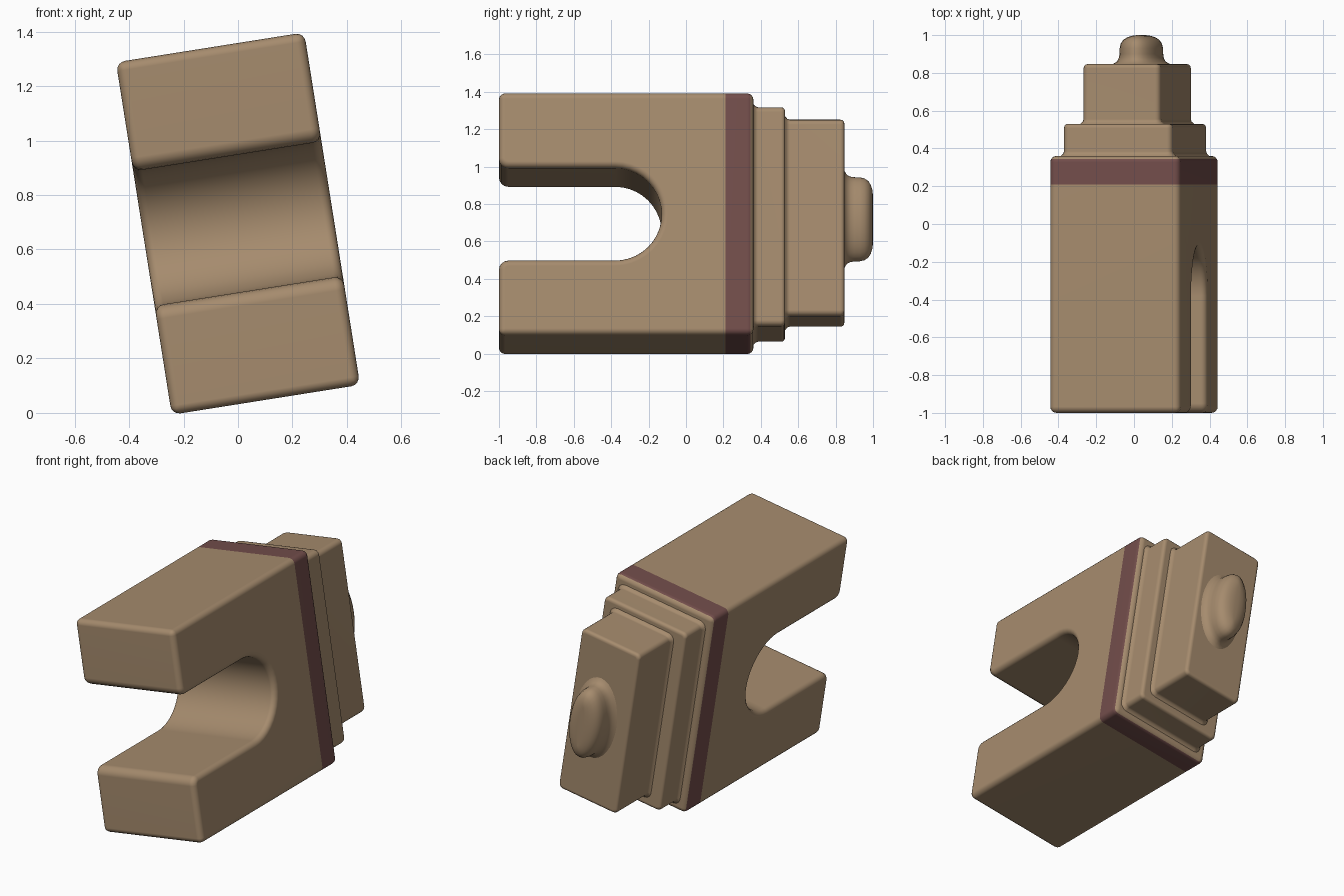
import bpy, bmesh, math
from mathutils import Matrix, Vector

if "Cube" in bpy.data.objects:
    bpy.data.objects.remove(bpy.data.objects["Cube"])

# whole model leans 9 degrees about the y axis
LEAN = Matrix.Translation((0, 0, 0.695)) @ Matrix.Rotation(math.radians(-9), 4, 'Y')


def material(name, color):
    m = bpy.data.materials.new(name)
    m.diffuse_color = color
    m.use_nodes = True
    m.node_tree.nodes["Principled BSDF"].inputs["Base Color"].default_value = m.diffuse_color
    return m


TAN = material("tan", (0.38, 0.26, 0.155, 1))
MAROON = material("maroon", (0.17, 0.075, 0.07, 1))


def finish(bm, name, mats, angle=40):
    bmesh.ops.recalc_face_normals(bm, faces=bm.faces[:])
    bm.transform(LEAN)
    me = bpy.data.meshes.new(name)
    bm.to_mesh(me)
    bm.free()
    ob = bpy.data.objects.new(name, me)
    bpy.context.collection.objects.link(ob)
    for m in mats:
        me.materials.append(m)
    bpy.ops.object.select_all(action='DESELECT')
    ob.select_set(True)
    bpy.context.view_layer.objects.active = ob
    bpy.ops.object.shade_smooth_by_angle(angle=math.radians(angle))
    wn = ob.modifiers.new("flat_faces", 'WEIGHTED_NORMAL')
    wn.keep_sharp = True
    return ob


def arc(cy, cz, r, a0, a1, n):
    return [(cy + r * math.cos(math.radians(a0 + (a1 - a0) * i / n)),
             cz + r * math.sin(math.radians(a0 + (a1 - a0) * i / n))) for i in range(n + 1)]


def rounded_rect(hw, hh, r, n=3):
    pts = []
    for i, (sx, sz) in enumerate(((1, 1), (-1, 1), (-1, -1), (1, -1))):
        pts += arc(sx * (hw - r), sz * (hh - r), r, 90 * i, 90 * i + 90, n)
    return pts


def loft(name, rings, cx, cz):
    """Skin a list of (y, outline) rings and cap the ends."""
    bm = bmesh.new()
    loops = [[bm.verts.new((cx + x, y, cz + z)) for x, z in pts] for y, pts in rings]
    n = len(loops[0])
    for a, b in zip(loops, loops[1:]):
        for i in range(n):
            bm.faces.new((a[i], a[(i + 1) % n], b[(i + 1) % n], b[i]))
    bm.faces.new(loops[0])
    bm.faces.new(loops[-1])
    return finish(bm, name, [TAN], 50)


# forked body: U profile in the y-z plane, extruded across and rounded
W, H, BACK, SLOT = 0.35, 0.655, 0.36, 0.25
R = 0.05
profile = [(-1, -H), (BACK, -H), (BACK, H), (-1, H)]
profile += arc(-1 + R, SLOT + R, R, 180, 270, 4)
profile += arc(-0.38, 0, SLOT, 90, -90, 20)
profile += arc(-1 + R, -SLOT - R, R, 90, 180, 4)
bm = bmesh.new()
face = bm.faces.new([bm.verts.new((-W, y, z)) for y, z in profile])
ext = bmesh.ops.extrude_face_region(bm, geom=[face])
bmesh.ops.translate(bm, vec=(2 * W, 0, 0),
                    verts=[g for g in ext["geom"] if isinstance(g, bmesh.types.BMVert)])
bmesh.ops.recalc_face_normals(bm, faces=bm.faces[:])
sharp = [e for e in bm.edges if e.calc_face_angle(0) > math.radians(40)]
bmesh.ops.bevel(bm, geom=sharp, offset=0.033, segments=4, profile=0.5,
                affect='EDGES', clamp_overlap=True)
# coloured band near the back of the body
for y in (0.21, 0.345):
    bmesh.ops.bisect_plane(bm, geom=bm.verts[:] + bm.edges[:] + bm.faces[:],
                           plane_co=(0, y, 0), plane_no=(0, 1, 0))
for f in bm.faces:
    f.material_index = int(0.21 < f.calc_center_median().y < 0.345)
finish(bm, "forked_body", [TAN, MAROON])


# stepped blocks at the back: flared foot, straight wall, rounded rim
def step(name, y0, y1, hw, hh, cx, cz):
    shape = ((y0 - 0.005, 0.022), (y0 + 0.005, 0.012), (y0 + 0.012, 0.004), (y0 + 0.025, 0),
             (y1 - 0.022, 0), (y1 - 0.01, -0.003), (y1 - 0.003, -0.01), (y1, -0.022))
    loft(name, [(y, rounded_rect(hw + d, hh + d, 0.03 + d * 0.8)) for y, d in shape], cx, cz)


step("lower_step", 0.36, 0.53, 0.292, 0.593, 0.005, -0.005)
step("upper_step", 0.53, 0.847, 0.208, 0.532, 0.017, 0.0)


# oval knob
def ellipse(a, b, n=32):
    return [(a * math.cos(2 * math.pi * i / n), b * math.sin(2 * math.pi * i / n)) for i in range(n)]


shape = ((0.84, 0.045), (0.85, 0.03), (0.86, 0.013), (0.88, 0.003), (0.9, 0), (0.93, -0.001),
         (0.955, -0.007), (0.975, -0.021), (0.988, -0.042), (0.996, -0.068), (1.0, -0.1))
loft("oval_knob", [(y, ellipse(0.112 + d, 0.228 + d)) for y, d in shape], 0.042, 0.017)
